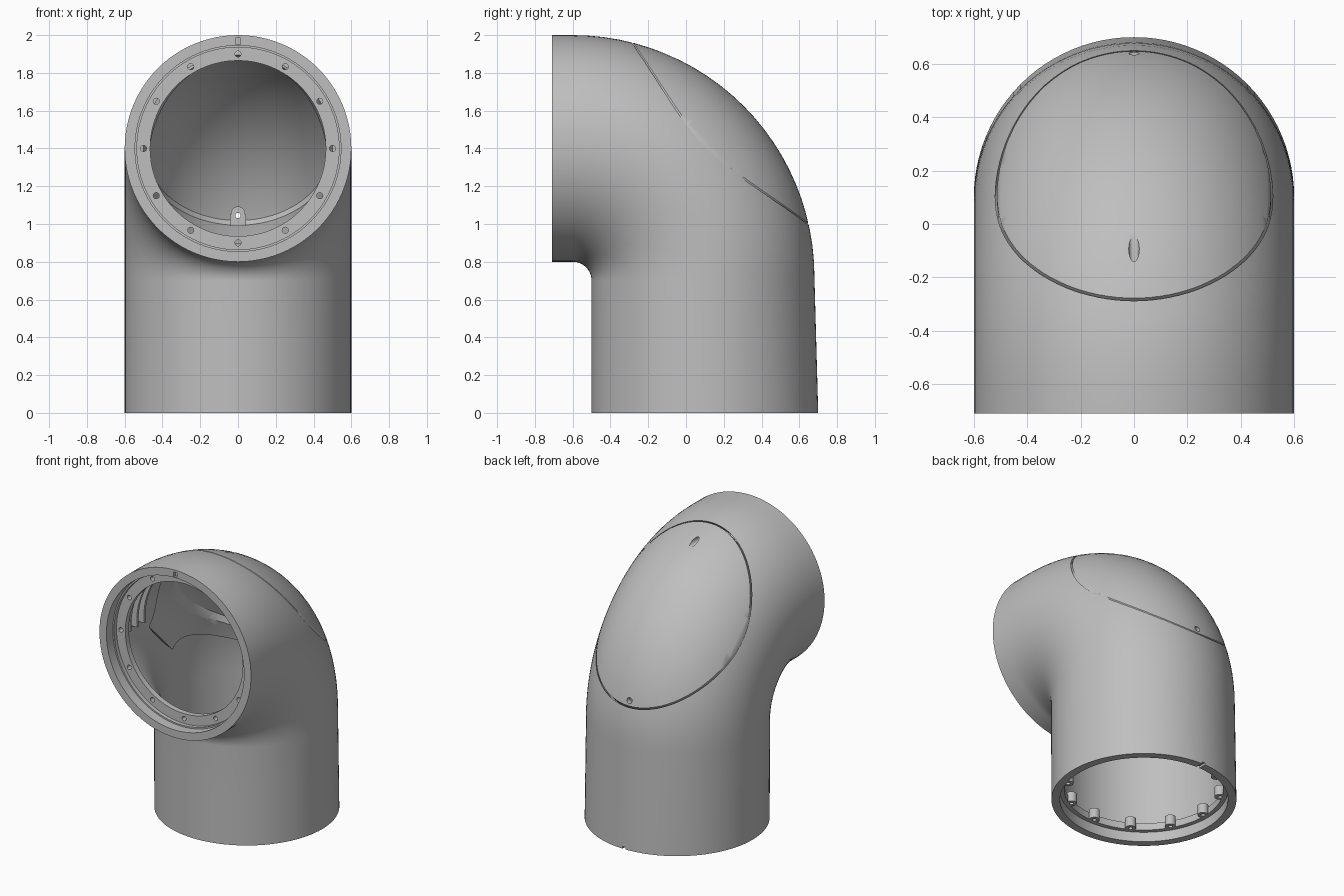
import bpy, bmesh
from math import sin, cos, pi, radians, sqrt
from mathutils import Matrix, Vector

cube = bpy.data.objects.get("Cube")
if cube:
    bpy.data.objects.remove(cube, do_unlink=True)

grey = bpy.data.materials.new("plain grey")
grey.use_nodes = True
grey.diffuse_color = (0.52, 0.52, 0.52, 1)
grey.node_tree.nodes["Principled BSDF"].inputs["Base Color"].default_value = (0.52, 0.52, 0.52, 1)

SEG = 96
WALL = 0.055


def make(name, bm):
    bmesh.ops.recalc_face_normals(bm, faces=bm.faces)
    mesh = bpy.data.meshes.new(name)
    bm.to_mesh(mesh)
    bm.free()
    mesh.materials.append(grey)
    obj = bpy.data.objects.new(name, mesh)
    bpy.context.collection.objects.link(obj)
    return obj


def boolean(obj, cutter, operation="DIFFERENCE"):
    bpy.context.view_layer.objects.active = obj
    mod = obj.modifiers.new("cut", "BOOLEAN")
    mod.operation, mod.solver, mod.object = operation, "EXACT", cutter
    bpy.ops.object.modifier_apply(modifier=mod.name)
    bpy.data.objects.remove(cutter, do_unlink=True)


def bridge(bm, loops):
    """Join a closed cycle of rings into a hollow solid."""
    for a, b in zip(loops, loops[1:] + loops[:1]):
        n = len(a)
        for i in range(n):
            j = (i + 1) % n
            bm.faces.new((a[i], a[j], b[j], b[i]))


def elbow_sections(t):
    """Inner-bend and outer-bend points of each section, inset by t."""
    pairs = [((-0.5 + t, 0), (0.7 - t, 0)), ((-0.5 + t, 0.35), (0.69 - t, 0.36))]
    for k in range(25):
        a = radians(90 * k / 24)
        small, big = 0.1 + t, 1.28 - t
        pairs.append(((-0.6 + small * cos(a), 0.7 + small * sin(a)),
                      (-0.6 + big * cos(a), 0.72 + big * sin(a))))
    pairs.append(((-0.71, 0.8 + t), (-0.71, 2.0 - t)))
    return pairs


def elbow(name, outer, inner):
    bm = bmesh.new()

    def rings(t):
        result = []
        for p, q in elbow_sections(t):
            p, q = Vector((0, *p)), Vector((0, *q))
            mid, half = (p + q) / 2, (q - p) / 2
            result.append([bm.verts.new(mid + half * cos(2 * pi * i / SEG)
                                        + Vector(((0.6 - t) * sin(2 * pi * i / SEG), 0, 0)))
                           for i in range(SEG)])
        return result

    bridge(bm, rings(outer) + rings(inner)[::-1])
    return make(name, bm)


def ring(name, r_out, r_in, depth, matrix):
    bm = bmesh.new()
    loops = [[bm.verts.new((r * cos(2 * pi * i / SEG), r * sin(2 * pi * i / SEG), z))
              for i in range(SEG)]
             for r, z in ((r_out, 0), (r_out, depth), (r_in, depth), (r_in, 0))]
    bridge(bm, loops)
    bm.transform(matrix)
    return make(name, bm)


def cylinders(name, centres, r, z0, z1, matrix, sides=20):
    bm = bmesh.new()
    for x, y in centres:
        bmesh.ops.create_cone(bm, cap_ends=True, segments=sides, radius1=r, radius2=r,
                              depth=z1 - z0, matrix=Matrix.Translation((x, y, (z0 + z1) / 2)))
    bm.transform(matrix)
    return make(name, bm)


def box(name, size, location):
    bm = bmesh.new()
    bmesh.ops.create_cube(bm, size=1, matrix=Matrix.Translation(location) @ Matrix.Diagonal((*size, 1)))
    return make(name, bm)


def hatch_prism(scale):
    """Oval prism aimed diagonally up and back."""
    s = 1 / sqrt(2)
    aim = Matrix(((1, 0, 0, 0), (0, s, s, 0), (0, -s, s, 0), (0, 0, 0, 1)))
    place = aim @ Matrix.Translation((0, -0.917, 0)) @ Matrix.Diagonal((0.52 * scale, 0.673 * scale, 1, 1))
    return cylinders("hatch_cutter", [(0, 0)], 1, 0.72, 1.7, place, SEG)


# Frames of the two openings: local z points into the pipe
front = Matrix.Translation((0, -0.71, 1.4)) @ Matrix.Rotation(-pi / 2, 4, "X")
base = Matrix.Translation((0, 0.1, 0))
bolts = [(0.5 * cos(k * pi / 6), 0.5 * sin(k * pi / 6)) for k in range(12)]

# Elbow shell with oval hatch opening and rim notches
body = elbow("elbow_pipe", 0, WALL)
boolean(body, hatch_prism(1.0))
boolean(body, box("notch_cutter", (0.025, 0.2, 0.03), (0, 0.7, 0)))
boolean(body, box("notch_cutter", (0.025, 0.04, 0.035), (0, -0.71, 1.967)))

# Hatch cover with two screw holes drilled from behind
hatch = elbow("hatch_cover", 0, WALL)
boolean(hatch, hatch_prism(0.987), "INTERSECT")
back = Matrix.Rotation(-pi / 2, 4, "X")
for height, start in ((1.894, -0.4), (1.04, 0.4)):
    boolean(hatch, cylinders("screw_cutter", [(0, -height)], 0.02, start, 0.9, back))

# Lip behind the hatch seam
lip = elbow("hatch_lip", WALL - 0.002, 0.085)
boolean(lip, hatch_prism(1.03), "INTERSECT")
boolean(lip, hatch_prism(0.91))

# Latch block at the lower edge of the hatch
latch = cylinders("hatch_latch", [(0, -1.055)], 0.038, 0.52, 0.61, back)
foot = box("latch_foot", (0.085, 0.09, 0.06), (0, 0.565, 1.02))
boolean(latch, foot, "UNION")
boolean(latch, cylinders("screw_cutter", [(0, -1.045)], 0.014, 0.4, 0.7, back))

# Front bolting flange and its thin seat ring
front_flange = ring("front_flange", 0.55, 0.465, 0.04, front @ Matrix.Translation((0, 0, 0.1)))
boolean(front_flange, cylinders("bolt_cutter", bolts, 0.016, 0, 0.3, front))
seat = ring("front_seat_ring", 0.55, 0.535, 0.03, front @ Matrix.Translation((0, 0, 0.072)))

# Base flange with bolt bosses
base_flange = ring("base_flange", 0.55, 0.515, 0.05, base @ Matrix.Translation((0, 0, 0.07)))
bosses = cylinders("base_bosses", bolts, 0.035, 0.07, 0.14, base)
boolean(base_flange, bosses, "UNION")
boolean(base_flange, cylinders("bolt_cutter", bolts, 0.014, 0, 0.11, base))

# Stiffening ribs on the upper side walls inside the front opening
ribs = []
for n in range(3):
    depth = 0.2 + 0.08 * n
    rib = ring(f"inner_rib_{n + 1}", 0.565, 0.5, 0.02, front @ Matrix.Translation((0, 0, depth)))
    boolean(rib, box("rib_cutter", (2, 1, 1), (0, -0.3, 0.85)))
    boolean(rib, box("rib_cutter", (0.3, 1, 1), (0, -0.3, 1.9)))
    ribs.append(rib)

for obj in [body, hatch, lip, latch, front_flange, seat, base_flange] + ribs:
    bpy.ops.object.select_all(action="DESELECT")
    obj.select_set(True)
    bpy.context.view_layer.objects.active = obj
    bpy.ops.object.shade_smooth_by_angle(angle=radians(35))
